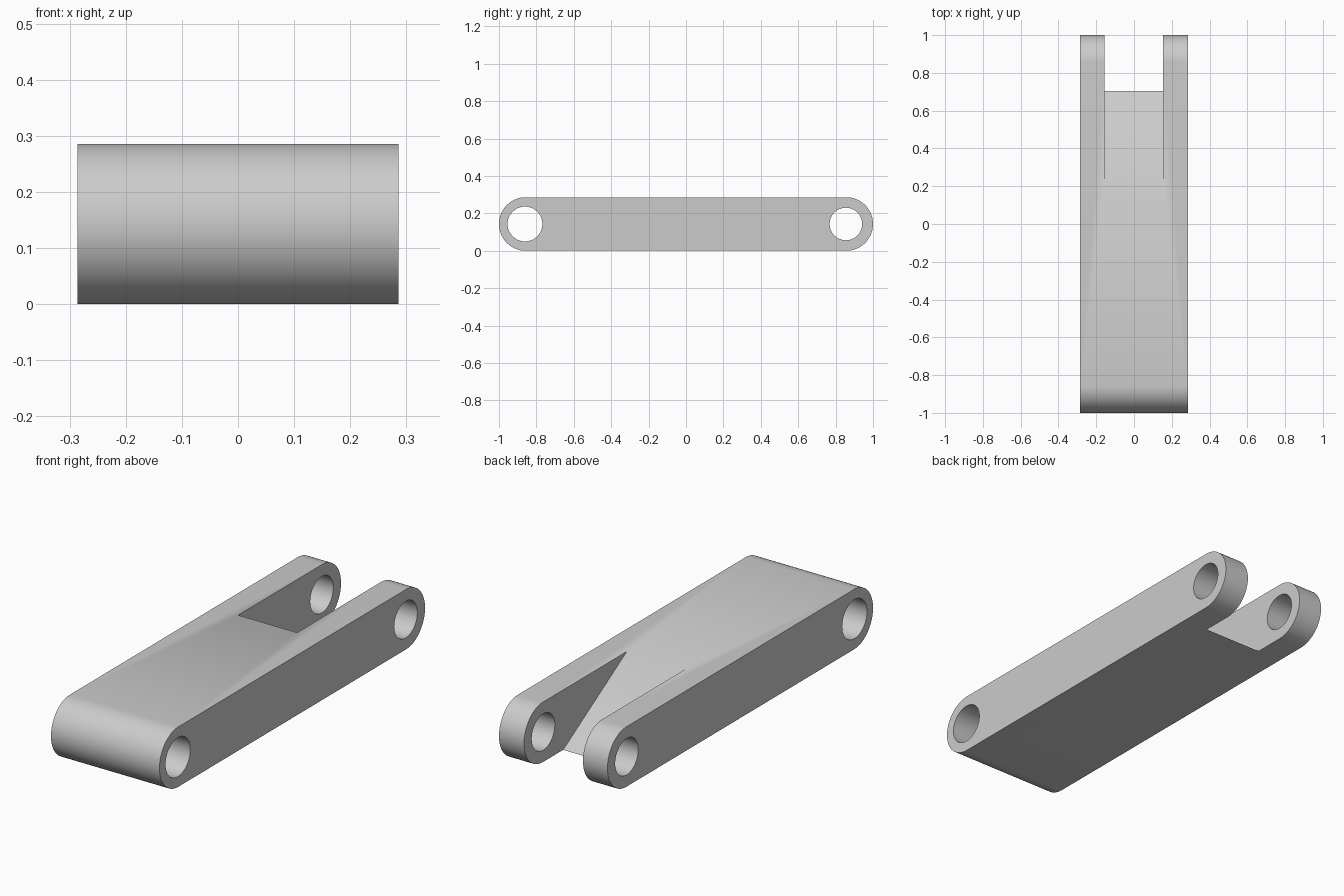
import bpy, bmesh, math

cube = bpy.data.objects.get("Cube")
if cube:
    bpy.data.objects.remove(cube, do_unlink=True)

R = 0.143            # end radius, half the height
END = 1 - R          # y of the rounded end centres
HALF_W = 0.286

grey = bpy.data.materials.new("plain_grey")
grey.use_nodes = True
grey.diffuse_color = (0.6, 0.6, 0.6, 1)
grey.node_tree.nodes["Principled BSDF"].inputs["Base Color"].default_value = (0.6, 0.6, 0.6, 1)


def arc(cy, r, start, sweep, steps):
    """Points (y, z) along an arc at mid height."""
    return [(cy + r * math.cos(start + sweep * i / steps),
             R + r * math.sin(start + sweep * i / steps)) for i in range(steps + 1)]


def prism(name, profile, x0, x1):
    """Extrude a (y, z) profile along x."""
    bm = bmesh.new()
    face = bm.faces.new([bm.verts.new((x0, y, z)) for y, z in profile])
    ext = bmesh.ops.extrude_face_region(bm, geom=[face])
    verts = [v for v in ext["geom"] if isinstance(v, bmesh.types.BMVert)]
    bmesh.ops.translate(bm, verts=verts, vec=(x1 - x0, 0, 0))
    bmesh.ops.recalc_face_normals(bm, faces=bm.faces)
    mesh = bpy.data.meshes.new(name)
    bm.to_mesh(mesh)
    bm.free()
    mesh.materials.append(grey)
    obj = bpy.data.objects.new(name, mesh)
    bpy.context.collection.objects.link(obj)
    return obj


# Rounded link body
half = math.pi / 2
body = prism("link_arm", arc(END, R, -half, math.pi, 32) + arc(-END, R, half, math.pi, 32),
             -HALF_W, HALF_W)

# Pin holes through both ends
cutters = [prism("pin_hole_cutter", arc(y, r, 0, math.tau, 64)[:-1], -0.5, 0.5)
           for y, r in ((-0.861, 0.093), (0.855, 0.087))]

# Fork slot with a sloping floor, running past the top and bottom
top_y, low_y = 0.225, 0.705
dy, dz = (low_y - top_y) * 0.2, 2 * R * 0.2
cutters.append(prism("fork_slot_cutter",
                     [(top_y - dy, 2 * R + dz), (low_y + dy, -dz), (1.2, -dz), (1.2, 2 * R + dz)],
                     -0.157, 0.154))

bpy.ops.object.select_all(action="DESELECT")
bpy.context.view_layer.objects.active = body
body.select_set(True)
for cutter in cutters:
    cutter.hide_render = True
    mod = body.modifiers.new("cut", "BOOLEAN")
    mod.operation = "DIFFERENCE"
    mod.solver = "EXACT"
    mod.object = cutter
    bpy.ops.object.modifier_apply(modifier=mod.name)
    bpy.data.objects.remove(cutter, do_unlink=True)

# The shallow ramp blends into the top; the other edges stay crisp
bpy.ops.object.shade_smooth_by_angle(angle=math.radians(35))
